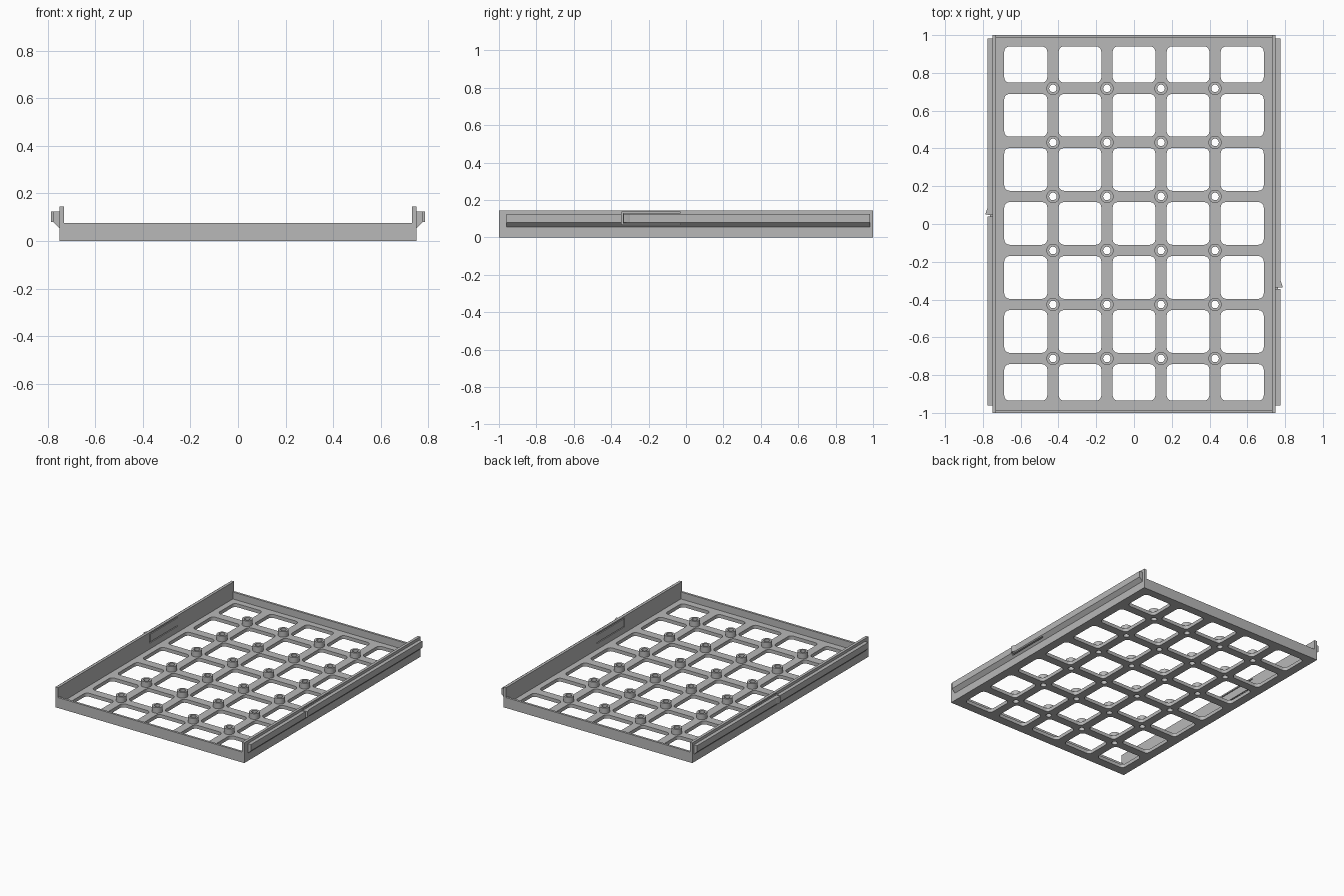
import bpy, bmesh
from math import cos, sin, pi, radians
from mathutils import Vector

if "Cube" in bpy.data.objects:
    bpy.data.objects.remove(bpy.data.objects["Cube"])

grey = bpy.data.materials.new("plain grey plastic")
grey.use_nodes = True
colour = (0.48, 0.48, 0.48, 1)
grey.diffuse_color = colour
grey.node_tree.nodes["Principled BSDF"].inputs["Base Color"].default_value = colour

# Main sizes
HALF_X, HALF_Y = 0.75, 1.0
WALL, END_WALL = 0.02, 0.016
FLOOR, END_TOP, SIDE_TOP = 0.025, 0.075, 0.145
PITCH, BAR, Y_SHIFT = 0.286, 0.03, 0.003


def prisms(name, outlines, low, high, axis="z"):
    """One mesh of outlines extruded along z (x, y points) or y (x, z points)."""
    bm = bmesh.new()
    for outline in outlines:
        place = (lambda p: (p[0], p[1], low)) if axis == "z" else (lambda p: (p[0], low, p[1]))
        face = bm.faces.new([bm.verts.new(place(p)) for p in outline])
        top = bmesh.ops.extrude_face_region(bm, geom=[face])["geom"]
        step = Vector((0, 0, high - low)) if axis == "z" else Vector((0, high - low, 0))
        bmesh.ops.translate(bm, vec=step,
                            verts=[v for v in top if isinstance(v, bmesh.types.BMVert)])
    bmesh.ops.recalc_face_normals(bm, faces=bm.faces)
    mesh = bpy.data.meshes.new(name)
    bm.to_mesh(mesh)
    bm.free()
    mesh.materials.append(grey)
    obj = bpy.data.objects.new(name, mesh)
    bpy.context.collection.objects.link(obj)
    return obj


def rect(x0, x1, y0, y1):
    return [(x0, y0), (x1, y0), (x1, y1), (x0, y1)]


def round_rect(x0, x1, y0, y1, r=0.028, steps=5):
    centres = [(x1 - r, y1 - r), (x0 + r, y1 - r), (x0 + r, y0 + r), (x1 - r, y0 + r)]
    return [(cx + r * cos(pi / 2 * (q + i / steps)), cy + r * sin(pi / 2 * (q + i / steps)))
            for q, (cx, cy) in enumerate(centres) for i in range(steps + 1)]


def circle(x, y, r, n=28):
    return [(x + r * cos(2 * pi * i / n), y + r * sin(2 * pi * i / n)) for i in range(n)]


def cut(target, cutter, keep=False):
    cutter.hide_render = True
    bpy.context.view_layer.objects.active = target
    mod = target.modifiers.new("cut", "BOOLEAN")
    mod.operation, mod.solver, mod.object = "DIFFERENCE", "EXACT", cutter
    bpy.ops.object.modifier_apply(modifier=mod.name)
    if not keep:
        bpy.data.objects.remove(cutter)


# Tray: block hollowed out, with lowered front and back walls
inner_x, inner_y = HALF_X - WALL, HALF_Y - END_WALL
tray = prisms("tray", [rect(-HALF_X, HALF_X, -HALF_Y, HALF_Y)], 0, SIDE_TOP)
cut(tray, prisms("cavity", [rect(-inner_x, inner_x, -inner_y, inner_y)], FLOOR, 0.3))
cut(tray, prisms("end_notch", [rect(-inner_x, inner_x, -1.2, 1.2)], END_TOP, 0.3))

# Grid of rounded windows and screw holes in the floor
bar_x = [(i - 1.5) * PITCH for i in range(4)]
bar_y = [(j - 2.5) * PITCH + Y_SHIFT for j in range(6)]


def spans(bars, first, last):
    starts = [first] + [b + BAR for b in bars]
    ends = [b - BAR for b in bars] + [last]
    return list(zip(starts, ends))


windows = [round_rect(*sx, *sy) for sx in spans(bar_x, -0.687, 0.687)
           for sy in spans(bar_y, -0.935, 0.94)]
crossings = [(x, y) for x in bar_x for y in bar_y]
cut(tray, prisms("floor_openings", windows + [circle(x, y, 0.02) for x, y in crossings], -0.1, 0.1))

# Screw bosses at every crossing of the bars
bosses = prisms("screw_bosses", [circle(x, y, 0.035) for x, y in crossings], FLOOR - 0.003, 0.065)
cut(bosses, prisms("boss_holes", [circle(x, y, 0.02) for x, y in crossings], -0.1, 0.1))

parts = [tray, bosses]
for side, label, end in ((1, "left", -0.345), (-1, "right", 0.04)):
    # Slide rail with a sloping underside
    profile = [(side * x, z) for x, z in
               ((HALF_X, 0.055), (0.776, 0.08), (0.776, 0.125), (HALF_X, 0.125))]
    rail = prisms(label + "_rail", [profile], -0.96, 0.983, "y")

    # Slots that free a springy tongue in the wall and rail
    x0, x1 = sorted((side * 0.7, side * 0.82))
    for z0, z1, length in ((0.068, 0.074, 0.315), (0.129, 0.135, 0.315), (0.068, 0.135, 0.008)):
        slot = prisms("slot", [rect(x0, x1, end, end + length)], z0, z1)
        cut(tray, slot, keep=True)
        cut(rail, slot)

    # Wedge catch at the free end of the tongue
    wedge = [(side * x, end + y) for x, y in
             ((0.77, 0.01), (0.786, 0.01), (0.786, 0.016), (0.776, 0.045), (0.77, 0.045))]
    parts += [rail, prisms(label + "_catch", [wedge], 0.08, 0.125)]

# Smooth round walls, crisp edges
bpy.ops.object.select_all(action="DESELECT")
for obj in parts:
    obj.select_set(True)
bpy.context.view_layer.objects.active = tray
bpy.ops.object.shade_smooth_by_angle(angle=radians(30))
